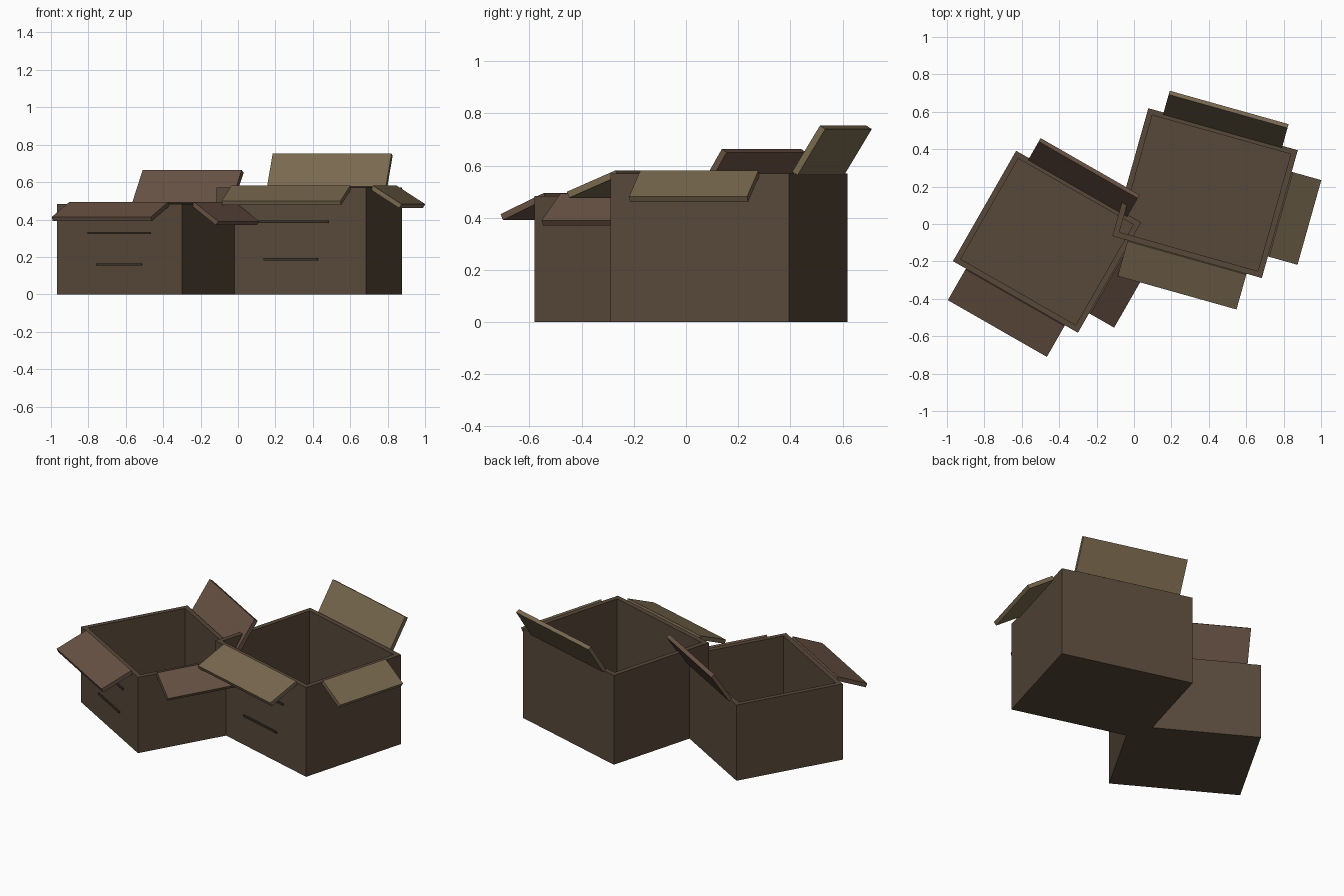
import bpy, bmesh, math
from mathutils import Matrix, Vector

if "Cube" in bpy.data.objects:
    bpy.data.objects.remove(bpy.data.objects["Cube"])


def material(name, rgb):
    m = bpy.data.materials.new(name)
    m.diffuse_color = (*rgb, 1)
    m.use_nodes = True
    m.node_tree.nodes["Principled BSDF"].inputs["Base Color"].default_value = m.diffuse_color
    return m


def finish(name, bm, mat, matrix):
    bmesh.ops.recalc_face_normals(bm, faces=bm.faces)
    me = bpy.data.meshes.new(name)
    bm.to_mesh(me)
    bm.free()
    me.materials.append(mat)
    ob = bpy.data.objects.new(name, me)
    ob.matrix_world = matrix
    bpy.context.collection.objects.link(ob)
    return ob


def block(size, centre):
    bm = bmesh.new()
    bmesh.ops.create_cube(bm, size=1)
    bmesh.ops.scale(bm, vec=size, verts=bm.verts)
    bmesh.ops.translate(bm, vec=centre, verts=bm.verts)
    return bm


def open_box(name, w, d, h, wall, mat, place):
    # solid block whose top is inset and pushed down to the floor
    bm = block((w, d, h), (0, 0, h / 2))
    top = max(bm.faces, key=lambda f: f.calc_center_median().z)
    bmesh.ops.inset_region(bm, faces=[top], thickness=wall)
    ext = bmesh.ops.extrude_discrete_faces(bm, faces=[top])
    bmesh.ops.translate(bm, vec=(0, 0, wall - h), verts=ext["faces"][0].verts)
    finish(name, bm, mat, place)


def flap(name, hinge, heading, tilt, width, length, mat, place):
    # board extending along local +x from the hinge, tilted up or down
    bm = block((length, width, 0.025), (length / 2, 0, 0))
    turn = Matrix.Rotation(math.radians(heading), 4, 'Z')
    lift = Matrix.Rotation(math.radians(-tilt), 4, 'Y')
    finish(name, bm, mat, place @ Matrix.Translation(Vector(hinge)) @ turn @ lift)


def carton(name, centre, angle, w, d, h, flaps, seams, box_mat, flap_mat, seam_mat):
    place = (Matrix.Translation(Vector((*centre, 0)))
             @ Matrix.Rotation(math.radians(angle), 4, 'Z'))
    open_box(name + "_box", w, d, h, 0.043, box_mat, place)
    hinges = {"front": ((0, -d / 2, h), -90),
              "right": ((w / 2, 0, h), 0),
              "back": ((0, d / 2, h), 90)}
    for side, (tilt, width, length) in flaps.items():
        hinge, heading = hinges[side]
        flap(f"{name}_{side}_flap", hinge, heading, tilt, width, length, flap_mat, place)
    # thin raised strips on the front face
    for label, z, width in seams:
        bm = block((width, 0.012, 0.012), (0, -d / 2 - 0.002, z))
        finish(f"{name}_{label}_strip", bm, seam_mat, place)


card = material("cardboard", (0.095, 0.065, 0.042))
tan = material("tan_flap", (0.19, 0.14, 0.078))
russet = material("russet_flap", (0.14, 0.085, 0.058))
dark = material("dark_strip", (0.045, 0.032, 0.022))

# large carton on the right
carton("large", (0.38, 0.165), -15.7, 0.83, 0.71, 0.57,
       {"front": (-23, 0.66, 0.21), "right": (-32, 0.47, 0.186), "back": (58, 0.66, 0.208)},
       [("upper", 0.388, 0.415), ("lower", 0.188, 0.30)], card, tan, dark)

# small carton on the left
carton("small", (-0.465, -0.095), -29.8, 0.77, 0.68, 0.483,
       {"front": (-23, 0.61, 0.206), "right": (-35, 0.44, 0.18), "back": (57, 0.61, 0.208)},
       [("upper", 0.328, 0.385), ("lower", 0.159, 0.28)], card, russet, dark)
